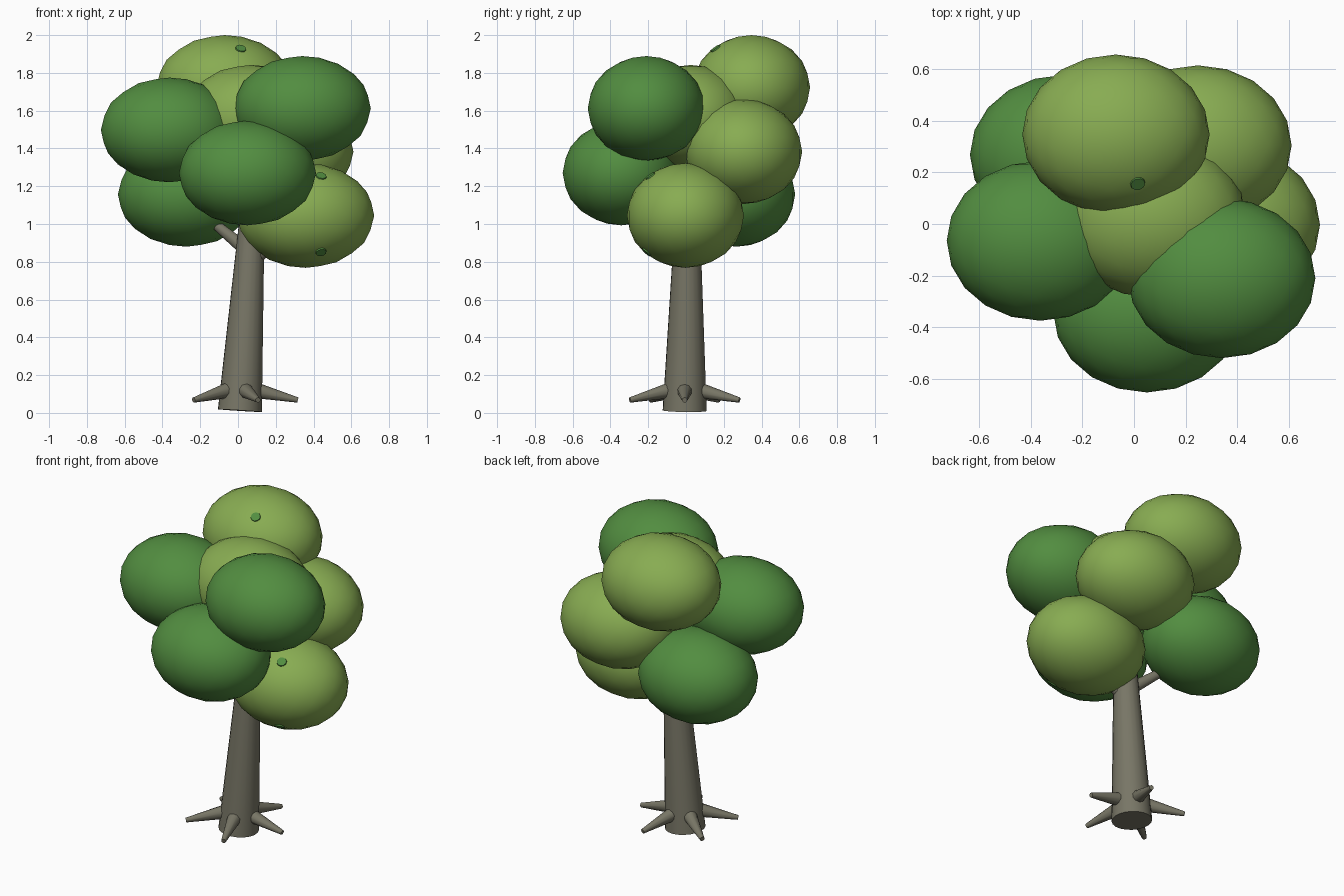
import bpy, math
from mathutils import Vector

if "Cube" in bpy.data.objects:
    bpy.data.objects.remove(bpy.data.objects["Cube"])


def material(name, rgb):
    lin = [((c / 255 + 0.055) / 1.055) ** 2.4 for c in rgb]
    m = bpy.data.materials.new(name)
    m.diffuse_color = (*lin, 1)
    m.use_nodes = True
    m.node_tree.nodes["Principled BSDF"].inputs["Base Color"].default_value = m.diffuse_color
    return m


BARK = material("grey_bark", (120, 118, 102))
DARK = material("dark_leaf_green", (82, 141, 64))
LIGHT = material("light_leaf_green", (136, 172, 82))


def finish(name, mat, angle=40):
    ob = bpy.context.object
    ob.name = name
    ob.data.materials.append(mat)
    bpy.ops.object.shade_smooth_by_angle(angle=math.radians(angle))
    return ob


def limb(name, a, b, r1, r2, sides, mat=BARK):
    """Tapered cylinder from a to b."""
    a, b = Vector(a), Vector(b)
    d = b - a
    bpy.ops.mesh.primitive_cone_add(vertices=sides, radius1=r1, radius2=r2, depth=d.length,
                                    location=(a + b) / 2,
                                    rotation=d.to_track_quat('Z', 'Y').to_euler())
    return finish(name, mat)


# Trunk, leaning slightly to the right
limb("trunk", (0.01, -0.007, 0.012), (0.085, 0.01, 1.2), 0.117, 0.058, 20)

# Five roots round the base
for i in range(5):
    t = math.radians(72 * i)
    c, s = math.cos(t), math.sin(t)
    limb(f"root_{i + 1}", (0.012 + 0.08 * c, -0.007 + 0.08 * s, 0.12),
         (0.012 + 0.305 * c, -0.007 + 0.305 * s, 0.068), 0.042, 0.014, 10)

# Branches up into the leaf clumps
limb("branch_left", (0.06, 0.0, 0.85), (-0.11, 0.09, 0.99), 0.04, 0.027, 10)
limb("branch_right", (0.07, 0.0, 0.80), (0.28, -0.04, 0.99), 0.04, 0.025, 10)

# Leaf clumps: all the same squashed ball
SIZE = Vector((0.363, 0.31, 0.277))
CLUMPS = [
    ("leaves_top_right", (0.34, -0.21, 1.612), DARK),
    ("leaves_left", (-0.363, -0.065, 1.498), DARK),
    ("leaves_front", (0.05, -0.343, 1.27), DARK),
    ("leaves_low_back", (-0.273, 0.268, 1.157), DARK),
    ("leaves_top_back", (-0.07, 0.347, 1.723), LIGHT),
    ("leaves_middle", (0.07, 0.025, 1.565), LIGHT),
    ("leaves_right_back", (0.248, 0.305, 1.383), LIGHT),
    ("leaves_low_right", (0.358, -0.003, 1.045), LIGHT),
]
for name, loc, mat in CLUMPS:
    bpy.ops.mesh.primitive_ico_sphere_add(subdivisions=3, radius=1, location=loc)
    bpy.context.object.scale = SIZE
    bpy.ops.object.transform_apply(location=False, rotation=False, scale=True)
    finish(name, mat)

# Small dark spots lying on two of the light clumps
for i, (k, p) in enumerate([(4, (0.015, 0.155, 1.93)), (7, (0.44, -0.19, 1.255)),
                            (7, (0.44, -0.21, 0.85))]):
    centre = Vector(CLUMPS[k][1])
    d = Vector(p) - centre
    unit = Vector([d[j] / SIZE[j] for j in range(3)]).normalized()
    n = Vector([unit[j] / SIZE[j] for j in range(3)]).normalized()
    q = centre + Vector([unit[j] * SIZE[j] for j in range(3)])
    limb(f"leaf_spot_{i + 1}", q - n * 0.007, q + n * 0.002, 0.03, 0.028, 10, DARK)
